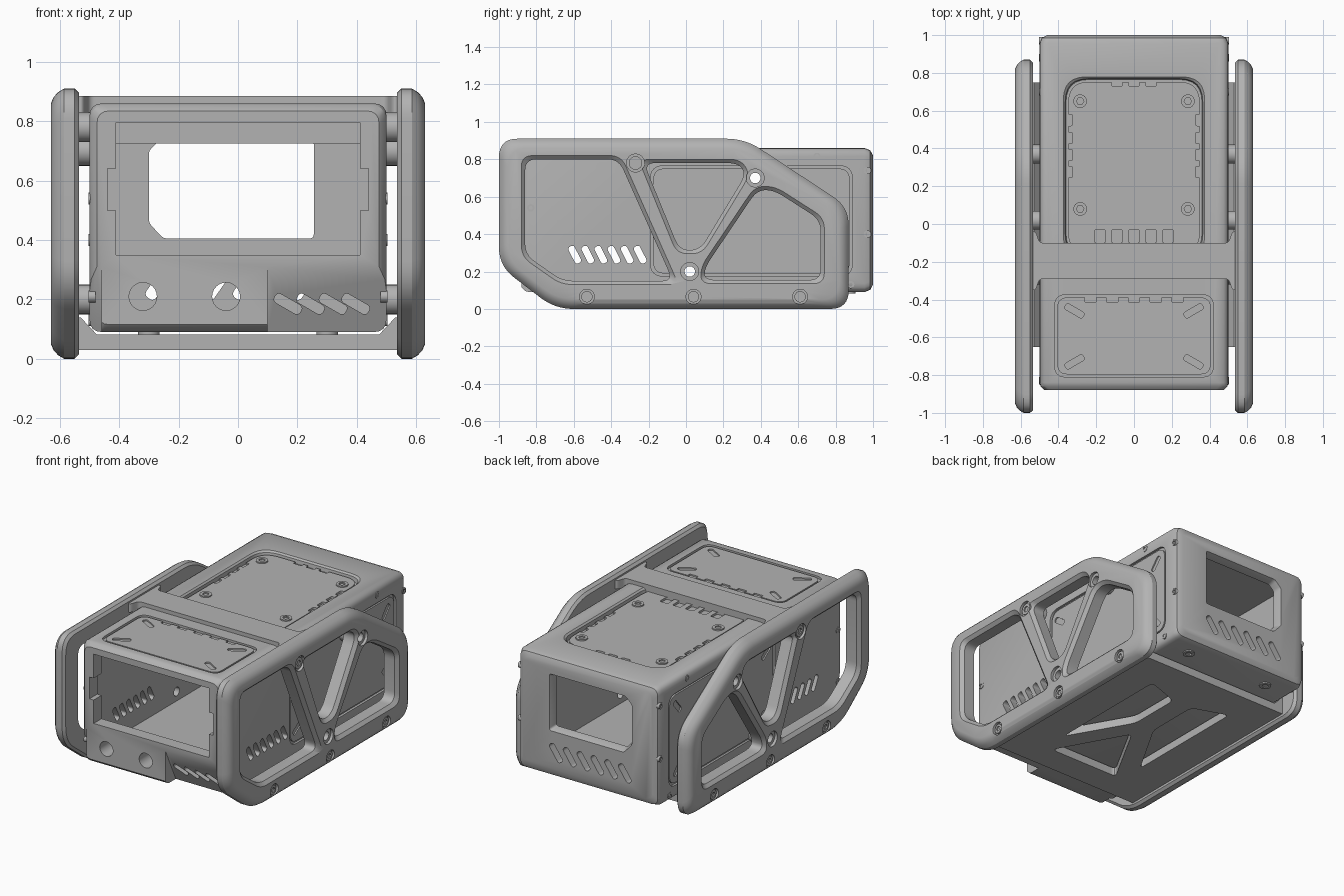
import bpy, bmesh, math
from mathutils import Vector

cube = bpy.data.objects.get("Cube")
if cube:
    bpy.data.objects.remove(cube, do_unlink=True)

grey = bpy.data.materials.new("mid grey")
grey.use_nodes = True
tone = (0.45, 0.45, 0.45, 1)
grey.diffuse_color = tone
grey.node_tree.nodes["Principled BSDF"].inputs["Base Color"].default_value = tone
cutters = []


def outline(pts, grow=0.0, soft=0.0, steps=6):
    """Offset a closed outline and soften its corners."""
    p = [Vector(q) for q in pts]
    n = len(p)
    if sum(p[i - 1].x * p[i].y - p[i].x * p[i - 1].y for i in range(n)) < 0:
        p.reverse()
    out = []
    for i in range(n):
        a, b = (p[i] - p[i - 1]).normalized(), (p[(i + 1) % n] - p[i]).normalized()
        na, nb = Vector((a.y, -a.x)), Vector((b.y, -b.x))
        out.append(p[i] + (na + nb) * grow / (1 + na.dot(nb)))
    if not soft:
        return out
    curve = []
    for i in range(n):
        c, prev, nxt = out[i], out[i - 1], out[(i + 1) % n]
        a = c + (prev - c) * min(0.48, soft / (prev - c).length)
        b = c + (nxt - c) * min(0.48, soft / (nxt - c).length)
        for k in range(steps + 1):
            t = k / steps
            curve.append(a * (1 - t) ** 2 + c * 2 * t * (1 - t) + b * t * t)
    return curve


def loft(name, axis, sections, cutter=False):
    """Skin matching outlines placed along an axis."""
    put = {"x": lambda q, h: (h, q.x, q.y), "y": lambda q, h: (q.x, h, q.y),
           "z": lambda q, h: (q.x, q.y, h)}[axis]
    bm = bmesh.new()
    rings = [[bm.verts.new(put(q, h)) for q in pts] for h, pts in sections]
    for r, s in zip(rings, rings[1:]):
        for i in range(len(r)):
            bm.faces.new((r[i - 1], r[i], s[i], s[i - 1]))
    bm.faces.new(rings[0])
    bm.faces.new(rings[-1])
    bmesh.ops.recalc_face_normals(bm, faces=bm.faces)
    mesh = bpy.data.meshes.new(name)
    bm.to_mesh(mesh)
    bm.free()
    mesh.materials.append(grey)
    ob = bpy.data.objects.new(name, mesh)
    bpy.context.scene.collection.objects.link(ob)
    if cutter:
        ob.hide_render = True
        cutters.append(ob)
    return ob


def prism(name, axis, pts, lo, hi, soft=0.0, cutter=False):
    o = outline(pts, 0, soft)
    return loft(name, axis, [(lo, o), (hi, o)], cutter)


def hole(axis, pts, lo, hi, soft=0.0):
    return prism("cutter", axis, pts, lo, hi, soft, True)


def rect(x0, x1, y0, y1):
    return [(x0, y0), (x1, y0), (x1, y1), (x0, y1)]


def disc(x, y, r, n=24):
    return [(x + r * math.cos(i * math.tau / n), y + r * math.sin(i * math.tau / n)) for i in range(n)]


def slot(x, y, length, width, degrees):
    u = Vector((math.cos(math.radians(degrees)), math.sin(math.radians(degrees))))
    v = Vector((-u.y, u.x)) * width / 2
    u = u * length / 2
    c = Vector((x, y))
    return [c - u - v, c + u - v, c + u + v, c - u + v]


def cut(ob, tools):
    for t in tools:
        m = ob.modifiers.new("cut", "BOOLEAN")
        m.operation, m.solver, m.object = "DIFFERENCE", "EXACT", t
    dg = bpy.context.evaluated_depsgraph_get()
    mesh = bpy.data.meshes.new_from_object(ob.evaluated_get(dg))
    ob.modifiers.clear()
    ob.data = mesh


def screw(name, axis, x, y, base, top, r=0.032):
    """Flat screw head with a hex socket."""
    ob = prism(name, axis, disc(x, y, r), base, top)
    d = math.copysign(1, top - base)
    cut(ob, [hole(axis, disc(x, y, r * 0.55, 6), top - d * 0.008, top + d * 0.05)])


SIDES = (("left", 1), ("right", -1))
through = [hole("x", disc(y, z, 0.028), -0.8, 0.8) for y, z in ((0.37, 0.70), (0.02, 0.20))]

# Main hollow case
section = rect(-0.5, 0.5, 0.09, 0.86)
case = loft("case", "y", [(y, outline(section, g, 0.045, 4)) for y, g in
            ((-0.88, -0.025), (-0.86, -0.006), (-0.84, 0), (0.955, 0), (0.985, -0.012), (1.0, -0.04))])
tools = list(through)
tools.append(hole("x", [(-0.8, 0.81), (0.95, 0.81), (0.95, 0.14), (-0.68, 0.14), (-0.8, 0.33)], -0.45, 0.45))
tools.append(hole("y", rect(-0.41, 0.41, 0.35, 0.795), -1, -0.75))
tools.append(hole("y", rect(-0.44, 0.44, 0.5, 0.64), -1, -0.75))
# Sloped lower front beside the socket box
slope = [(-0.95, 0.32), (-0.885, 0.32), (-0.75, 0.04), (-0.95, 0.04)]
tools += [hole("x", slope, 0.10, 0.6), hole("x", slope, -0.6, -0.46)]
tools += [hole("y", disc(x, 0.21, 0.047), -1, -0.6) for x in (-0.32, -0.04)]
tools += [hole("y", slot(0.168 + i * 0.076, 0.185, 0.1, 0.034, -30), -1, -0.6, 0.016) for i in range(4)]
# Side and rear vents
tools += [hole("x", slot(-0.595 + i * 0.07, 0.29, 0.1, 0.036, -63), -0.7, 0.7, 0.017) for i in range(6)]
tools += [hole("y", slot(-0.265 + i * 0.098, 0.255, 0.125, 0.04, 55), 0.9, 1.1, 0.019) for i in range(6)]
# Rear window
window = [(0.275, 0.385), (0.275, 0.757), (-0.27, 0.757), (-0.32, 0.71), (-0.32, 0.45), (-0.26, 0.385)]
tools.append(loft("cutter", "y", [(0.9, outline(window, -0.02, 0.015)), (0.96, outline(window, -0.02, 0.015)),
                                  (1.01, outline(window, 0, 0.015))], True))
# Panel pockets
front_panel = rect(-0.42, 0.42, -0.81, -0.375)
roof_panel = rect(-0.36, 0.36, -0.17, 0.765)
side_panel = rect(-0.19, 0.89, 0.175, 0.765)
tools.append(hole("z", front_panel, 0.845, 0.9, 0.06))
tools.append(loft("cutter", "z", [(0.825, outline(roof_panel, 0, 0.12)), (0.85, outline(roof_panel, 0.004, 0.12)),
                                  (0.88, outline(roof_panel, 0.034, 0.12))], True))
for _, s in SIDES:
    tools.append(hole("x", side_panel, s * 0.485, s * 0.55, 0.07))
cut(case, tools)

# Front roof panel with grip slots and comb notches
panel = loft("front_roof_panel", "z", [(0.84, outline(front_panel, -0.014, 0.055)), (0.857, outline(front_panel, -0.014, 0.055))])
cut(panel, [hole("z", slot(sx * 0.315, y, 0.11, 0.034, sx * a), 0.848, 0.9, 0.016)
            for sx in (1, -1) for y, a in ((-0.46, 30), (-0.73, -30))]
    + [hole("z", rect(x - 0.03, x + 0.03, -0.412, -0.37), 0.848, 0.9) for x in (-0.23, -0.115, 0, 0.115, 0.23)])

# Rear roof panel
panel = loft("rear_roof_panel", "z", [(0.82, outline(roof_panel, -0.012, 0.11)), (0.842, outline(roof_panel, -0.012, 0.11))])
notches = [rect(x - 0.03, x + 0.03, 0.73, 0.78) for x in (-0.09, 0, 0.09)]
notches += [rect(x - 0.028, x + 0.028, -0.1, -0.03) for x in (-0.18, -0.09, 0, 0.09, 0.18)]
notches += [rect(s * 0.345 - 0.02, s * 0.345 + 0.02, y - 0.03, y + 0.03) for s in (1, -1) for y in (0.55, 0.455, 0.365, 0.275)]
cut(panel, [hole("z", n, 0.828, 0.9, 0.01) for n in notches])
for name, s in SIDES:
    for place, y in (("front", 0.08), ("rear", 0.65)):
        screw(f"{name}_{place}_roof_screw", "z", s * 0.285, y, 0.84, 0.85, 0.036)
    screw(f"{name}_floor_screw", "z", s * 0.3, 0.87, 0.1, 0.082, 0.036)

# Inner cross beam and roof brace
prism("inner_beam", "y", rect(-0.45, 0.45, 0.725, 0.82), -0.3, -0.1)
half = [(0.54, -0.35), (0.52, -0.35), (0.5, -0.29)]
edge = half + [(-x, y) for x, y in reversed(half)]
edge += [(-0.54, -0.04), (-0.52, -0.04), (-0.5, -0.1), (0.5, -0.1), (0.52, -0.04), (0.54, -0.04)]
prism("roof_brace", "z", edge, 0.83, 0.885, 0.02)

# Floor brace with triangular cutouts
u = [(0.54, 0.03), (0.54, 0.14), (0.53, 0.14), (0.475, 0.082)]
floor = prism("floor_brace", "y", u + [(-x, z) for x, z in reversed(u)], -0.65, 0.75)
side_cut = [(0.3, -0.3), (0.3, 0.53), (0.07, 0.45), (0.07, 0.1)]
cut(floor, [hole("z", [(-0.25, -0.47), (0.25, -0.47), (0, -0.02)], 0, 0.1, 0.04)]
    + [hole("z", [(s * x, y) for x, y in side_cut], 0, 0.1, 0.04) for s in (1, -1)])

# Side guard frames, with panels, spacers and bolts
guard = [(-1, 0.91), (-1, 0.23), (-0.7, 0), (0.87, 0), (0.87, 0.545), (0.315, 0.91)]
windows = [[(-0.86, 0.8), (-0.86, 0.29), (-0.66, 0.15), (-0.07, 0.15), (-0.36, 0.8)],
           [(-0.225, 0.78), (-0.035, 0.315), (0.075, 0.315), (0.32, 0.72), (0.28, 0.78)],
           [(0.1, 0.155), (0.72, 0.155), (0.72, 0.475), (0.47, 0.635), (0.38, 0.635), (0.1, 0.22)]]
small_bolts = [(y, 0.065) for y in (-0.53, 0.04, 0.61)]
large_bolts = [(-0.27, 0.78), (0.37, 0.70), (0.02, 0.20)]
for name, s in SIDES:
    frame = loft(f"{name}_guard_frame", "x", [(s * x, outline(guard, g, 0.1, 8)) for x, g in
                 ((0.535, -0.015), (0.55, 0), (0.585, 0), (0.605, -0.012), (0.62, -0.028), (0.63, -0.05))])
    tools = list(through)
    for w in windows:
        tools.append(loft("cutter", "x", [(s * x, outline(w, g, 0.06)) for x, g in
                     ((0.5, 0), (0.61, 0), (0.65, 0.04))], True))
    tools += [hole("x", disc(y, z, 0.04), s * 0.61, s * 0.7) for y, z in small_bolts]
    tools += [hole("x", disc(y, z, 0.048), s * 0.612, s * 0.7) for y, z in large_bolts]
    cut(frame, tools)
    for i, (y, z) in enumerate(small_bolts):
        screw(f"{name}_lower_bolt_{i + 1}", "x", y, z, s * 0.6, s * 0.622, 0.03)
    screw(f"{name}_upper_bolt", "x", -0.27, 0.78, s * 0.6, s * 0.622, 0.036)
    for i, (y, z) in enumerate(large_bolts):
        spacer = prism(f"{name}_spacer_{i + 1}", "x", disc(y, z, 0.05), s * 0.48, s * 0.545)
        cut(spacer, through)
    prof = outline(side_panel, -0.014, 0.065)
    panel = loft(f"{name}_side_panel", "x", [(s * 0.478, prof), (s * 0.496, prof)])
    cut(panel, through + [hole("x", slot(y, z, 0.1, 0.034, a), s * 0.488, s * 0.55, 0.016) for y, z, a in
                          ((-0.105, 0.67, -35), (0.795, 0.67, 50), (-0.105, 0.27, 35), (0.795, 0.27, -50))])
    for i, (y, z) in enumerate(((0.97, 0.74), (0.97, 0.4), (0.7, 0.815), (0.88, 0.13), (-0.83, 0.54), (-0.83, 0.21))):
        screw(f"{name}_case_screw_{i + 1}", "x", y, z, s * 0.48, s * 0.503, 0.02)

# Remove cutters and smooth the rounded edges
for c in cutters:
    bpy.data.objects.remove(c, do_unlink=True)
bpy.ops.object.select_all(action="DESELECT")
parts = [o for o in bpy.context.scene.objects if o.type == "MESH"]
for o in parts:
    o.select_set(True)
bpy.context.view_layer.objects.active = parts[0]
bpy.ops.object.shade_smooth_by_angle(angle=math.radians(30))
